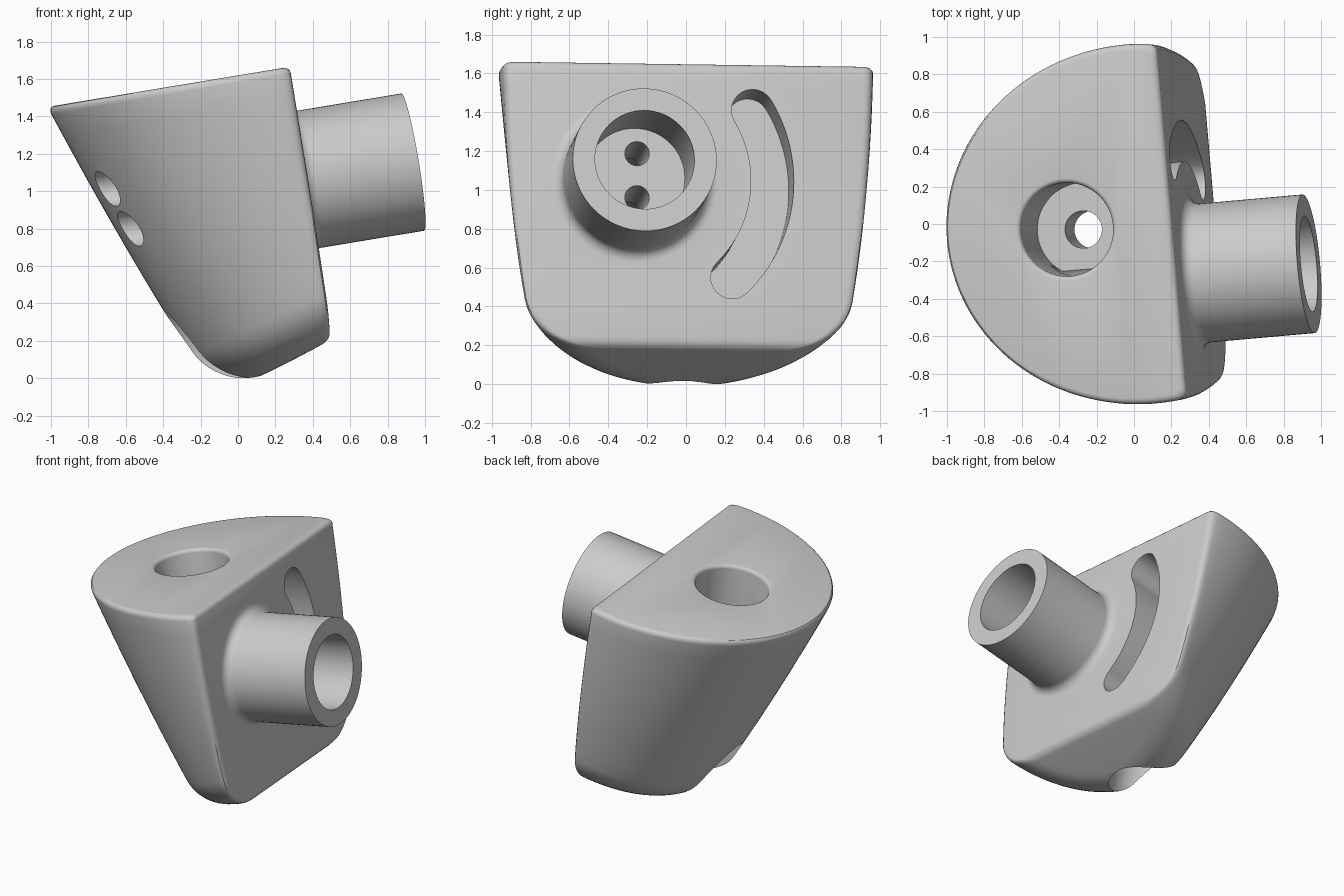
import bpy, bmesh, math
from math import sin, cos, pi, sqrt, acos
from mathutils import Matrix, Vector

cube = bpy.data.objects.get("Cube")
if cube:
    bpy.data.objects.remove(cube, do_unlink=True)

FACE = 0.475          # flat mounting face, along local x
TOP = 1.59            # top plane, along local z
AXIS = (-0.31, 0.98)  # tube axis (y, z)
HOLE = (-0.095, -0.022)  # top bore centre (x, y)
EDGE = 0.035          # small edge rounding


def make_object(name, bm):
    bmesh.ops.recalc_face_normals(bm, faces=bm.faces[:])
    mesh = bpy.data.meshes.new(name)
    bm.to_mesh(mesh)
    bm.free()
    obj = bpy.data.objects.new(name, mesh)
    bpy.context.collection.objects.link(obj)
    return obj


def loft(name, rings):
    bm = bmesh.new()
    loops = [[bm.verts.new(p) for p in ring] for ring in rings]
    for a, b in zip(loops, loops[1:]):
        n = len(a)
        for i in range(n):
            j = (i + 1) % n
            bm.faces.new((a[i], a[j], b[j], b[i]))
    bm.faces.new(loops[0])
    bm.faces.new(loops[-1])
    return make_object(name, bm)


def lathe(name, profile, axis, centre, sides=64):
    """Solid of revolution; profile holds (position along axis, radius)."""
    rings = []
    for t, r in profile:
        ring = []
        for i in range(sides):
            a = 2 * pi * i / sides
            u, v = centre[0] + r * cos(a), centre[1] + r * sin(a)
            ring.append((t, u, v) if axis == "x" else (u, v, t))
        rings.append(ring)
    return loft(name, rings)


def combine(target, other, operation):
    mod = target.modifiers.new("combine", "BOOLEAN")
    mod.operation = operation
    mod.solver = "EXACT"
    mod.object = other
    graph = bpy.context.evaluated_depsgraph_get()
    mesh = bpy.data.meshes.new_from_object(target.evaluated_get(graph))
    target.modifiers.clear()
    target.data = mesh
    bpy.data.objects.remove(other, do_unlink=True)


def round_off(s, r):
    """Inset of a rounded edge at distance s from the end plane."""
    return r - sqrt(max(0, r * r - (r - s) ** 2)) if s < r else 0


def section(u, inset, pull):
    """D-shaped ring of a slanted cone, u = 0 at the top and 1 at the underside."""
    cx = 0.289 + 0.536 * u
    rx, ry = 1.05 - 0.12 * u - inset, 0.965 - 0.09 * u - inset
    face = FACE - pull
    a0 = acos((face - cx) / rx)
    h, start = ry * sin(a0), a0 + 0.05
    p0 = Vector((face, h - 0.045))
    p1 = Vector((face, h))
    p2 = Vector((cx + rx * cos(start), ry * sin(start)))
    corner = [p0 * (1 - t) ** 2 + p1 * 2 * t * (1 - t) + p2 * t * t
              for t in (0, 0.25, 0.5, 0.75)]
    n = 72
    arc = []
    for i in range(n + 1):
        a = start + (2 * pi - 2 * start) * i / n
        arc.append(Vector((cx + rx * cos(a), ry * sin(a))))
    points = corner + arc + [Vector((p.x, -p.y)) for p in reversed(corner)]
    return [(p.x, p.y - 0.027,
             (1 - u) * TOP + u * (0.11 + 0.36 * (p.x - FACE))) for p in points]


# Wedge body: rounded top edge, tapering side, broad fillet underneath
DEPTH, FILLET = 1.5, 0.26
rings = []
for i in range(5):
    s = EDGE * (1 - cos(pi / 2 * i / 4))
    q = round_off(s, EDGE)
    rings.append(section(s / DEPTH, q, q))
for i in range(1, 12):
    u0, u1 = EDGE / DEPTH, 1 - FILLET / DEPTH
    rings.append(section(u0 + (u1 - u0) * i / 12, 0, 0))
for i in range(13):
    phi = pi / 2 * i / 12
    s = FILLET * (1 - sin(phi))
    rings.append(section(1 - s / DEPTH, FILLET * (1 - cos(phi)),
                         round_off(s, EDGE)))
body = loft("angled_bracket", rings)

# Tube with a filleted root
R, F, END = 0.372, 0.06, 1.097
root = [(FACE + F * (1 - cos(a)), R + F * (1 - sin(a)))
        for a in (pi / 2 * i / 6 for i in range(7))]
tube = lathe("tube", [(FACE - 0.1, R + F)] + root + [(END, R)], "x", AXIS)
combine(body, tube, "UNION")
combine(body, lathe("tube_bore", [(0.53, 0.257), (1.3, 0.257)], "x", AXIS), "DIFFERENCE")

# Two screw holes from the tube floor, counterbored on the sloping side
for dz in (-0.105, 0.125):
    centre = (AXIS[0] + 0.01, AXIS[1] + dz)
    cutter = lathe("screw_hole", [(-1.3, 0.1), (0, 0.1), (0, 0.063), (0.7, 0.063)],
                   "x", centre, 32)
    combine(body, cutter, "DIFFERENCE")

# Stepped vertical bore with a softened mouth, wide again from below
B, LIP = 0.25, 0.025
mouth = [(TOP - LIP + LIP * sin(a), B + LIP * (1 - cos(a)))
         for a in (pi / 2 * i / 5 for i in range(6))]
bore = lathe("top_bore", [(-0.4, 0.23), (0.72, 0.23), (0.72, 0.1), (1.03, 0.1), (1.03, B)]
             + mouth + [(TOP + 0.1, B + LIP)], "z", HOLE)
combine(body, bore, "DIFFERENCE")

# Curved slot concentric with the tube
SLOT_R, HALF = 0.715, 0.11
LOW, HIGH = math.radians(-45), math.radians(31)


def polar(r, a):
    return Vector((AXIS[0] + r * cos(a), AXIS[1] + r * sin(a)))


def cap(angle, first):
    c = polar(SLOT_R, angle)
    return [c + HALF * Vector((cos(first + pi * i / 12), sin(first + pi * i / 12)))
            for i in range(1, 12)]


steps = [LOW + (HIGH - LOW) * i / 32 for i in range(33)]
outline = ([polar(SLOT_R + HALF, a) for a in steps] + cap(HIGH, HIGH)
           + [polar(SLOT_R - HALF, a) for a in reversed(steps)] + cap(LOW, LOW + pi))
slot = loft("slot", [[(x, p.x, p.y) for p in outline] for x in (FACE - 0.3, FACE + 0.1)])
combine(body, slot, "DIFFERENCE")

# Tilt into place, stand on the ground and centre
body.data.transform(Matrix.Rotation(math.radians(-9.4), 4, "Y")
                    @ Matrix.Rotation(math.radians(5), 4, "Z"))
lo = [min(v.co[k] for v in body.data.vertices) for k in range(3)]
hi = [max(v.co[k] for v in body.data.vertices) for k in range(3)]
body.data.transform(Matrix.Translation((-(lo[0] + hi[0]) / 2, -(lo[1] + hi[1]) / 2, -lo[2])))

# Single grey material
grey = bpy.data.materials.new("plain_grey")
grey.use_nodes = True
colour = (0.6, 0.6, 0.6, 1)
grey.diffuse_color = colour
grey.node_tree.nodes["Principled BSDF"].inputs["Base Color"].default_value = colour
body.data.materials.clear()
body.data.materials.append(grey)

bpy.ops.object.select_all(action="DESELECT")
body.select_set(True)
bpy.context.view_layer.objects.active = body
bpy.ops.object.shade_smooth_by_angle(angle=math.radians(30))
